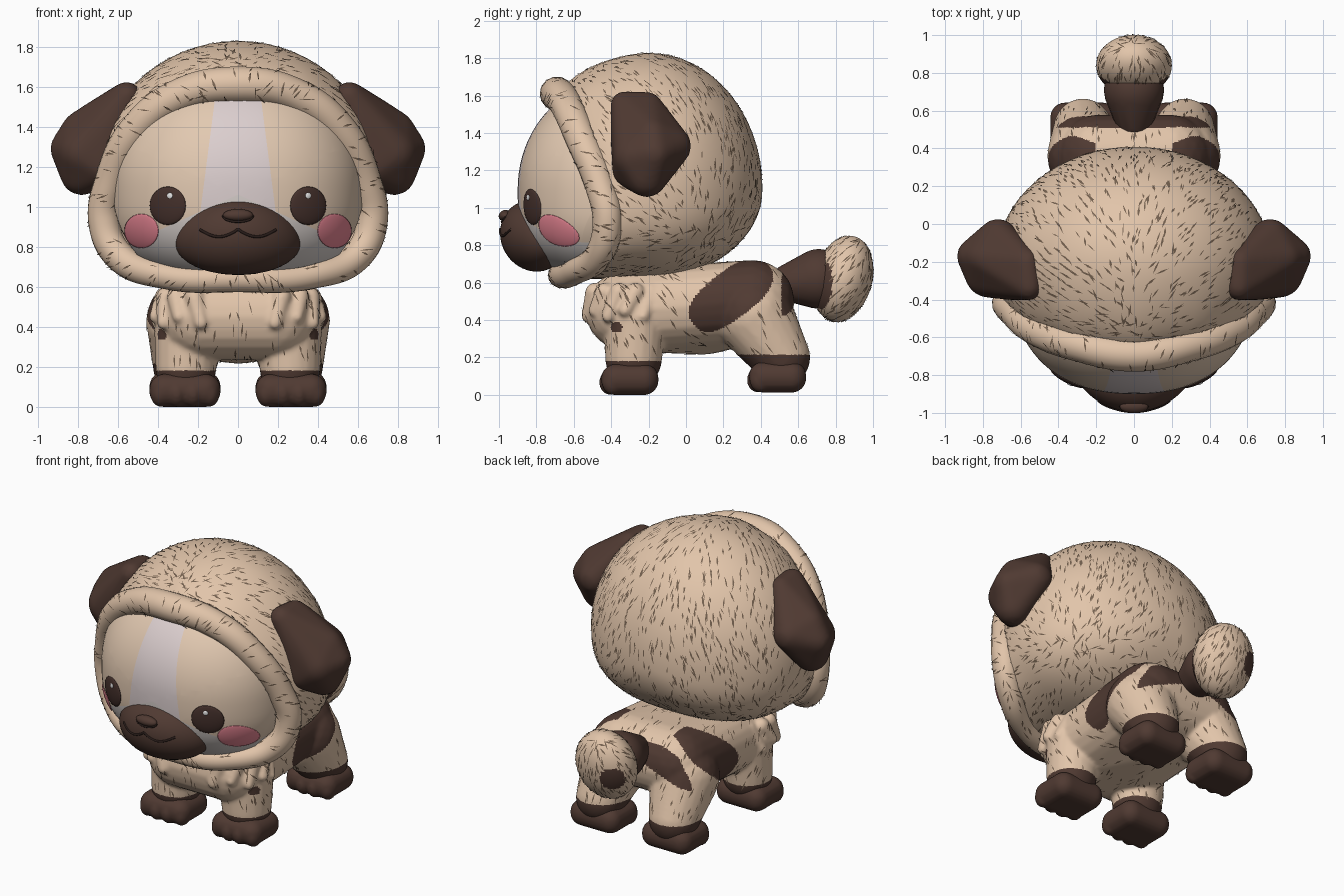
import bpy, bmesh, math, random
from mathutils import Matrix, Vector
from mathutils.bvhtree import BVHTree

random.seed(4)
if "Cube" in bpy.data.objects:
    bpy.data.objects.remove(bpy.data.objects["Cube"])


def material(name, *rgb):
    m = bpy.data.materials.new(name)
    m.use_nodes = True
    col = [((c / 255 + 0.055) / 1.055) ** 2.4 for c in rgb] + [1]
    m.diffuse_color, m.roughness = col, 1
    bsdf = m.node_tree.nodes["Principled BSDF"]
    bsdf.inputs["Base Color"].default_value = col
    bsdf.inputs["Roughness"].default_value = 1
    return m


FUR = material("tan fur", 226, 197, 170)
BROWN = material("dark brown fur", 80, 58, 50)
FACE = material("face tan", 226, 201, 177)
STRIPE = material("forehead white", 219, 206, 206)
CHIN = material("cheek grey", 214, 206, 202)
PINK = material("blush pink", 232, 134, 148)
EYE = material("eye brown", 68, 48, 43)
LINE = material("mouth line", 40, 28, 25)
WHITE = material("eye glint", 250, 250, 250)
FLECK = material("fur fleck", 118, 98, 80)


def finish(name, bm, *mats):
    me = bpy.data.meshes.new(name)
    bm.to_mesh(me)
    ob = bpy.data.objects.new(name, me)
    bpy.context.collection.objects.link(ob)
    for m in mats:
        me.materials.append(m)
    me.shade_smooth()
    return ob


def apply_all(ob):
    bpy.ops.object.select_all(action='DESELECT')
    ob.select_set(True)
    bpy.context.view_layer.objects.active = ob
    bpy.ops.object.convert(target='MESH')
    ob.data.shade_smooth()
    return ob


def blend(ob, voxel, rounds):
    """Fuse overlapping solids into one soft skin."""
    rm = ob.modifiers.new("Blend", 'REMESH')
    rm.mode, rm.voxel_size = 'VOXEL', voxel
    sm = ob.modifiers.new("Soften", 'SMOOTH')
    sm.factor, sm.iterations = .5, rounds
    return apply_all(ob)


def ellipsoid(bm, centre, radii, tilt=0, seg=32):
    mat = (Matrix.Translation(centre) @ Matrix.Rotation(math.radians(tilt), 4, 'X')
           @ Matrix.Diagonal((*radii, 1)))
    return bmesh.ops.create_uvsphere(bm, u_segments=seg, v_segments=seg // 2, radius=1, matrix=mat)["verts"]


def hull(bm, balls):
    """Rounded solid wrapped around spheres given as (x, y, z, radius)."""
    tmp = bmesh.new()
    for x, y, z, r in balls:
        bmesh.ops.create_icosphere(tmp, subdivisions=3, radius=r, matrix=Matrix.Translation((x, y, z)))
    bmesh.ops.delete(tmp, geom=tmp.faces[:], context='FACES_ONLY')
    bmesh.ops.convex_hull(tmp, input=tmp.verts[:])
    bmesh.ops.delete(tmp, geom=[v for v in tmp.verts if not v.link_faces], context='VERTS')
    bmesh.ops.recalc_face_normals(tmp, faces=tmp.faces[:])
    me = bpy.data.meshes.new("hull_tmp")
    tmp.to_mesh(me)
    bm.from_mesh(me)
    bpy.data.meshes.remove(me)


def tube(name, points, radius, mat, cyclic):
    cu = bpy.data.curves.new(name, 'CURVE')
    cu.dimensions, cu.bevel_depth, cu.bevel_resolution = '3D', radius, 5
    sp = cu.splines.new('BEZIER')
    sp.bezier_points.add(len(points) - 1)
    for bp, (x, y, z, r) in zip(sp.bezier_points, points):
        bp.co, bp.radius = (x, y, z), r
        bp.handle_left_type = bp.handle_right_type = 'AUTO'
    sp.use_cyclic_u = cyclic
    cu.materials.append(mat)
    ob = bpy.data.objects.new(name, cu)
    bpy.context.collection.objects.link(ob)
    return apply_all(ob)


def fur_flecks(name, ob, count, flow):
    """Thin dark strands lying on the fur-coloured faces, combed along flow."""
    me, bm = ob.data, bmesh.new()
    polys = [p for p in me.polygons if p.material_index == 0]
    for p in random.choices(polys, [p.area for p in polys], k=count):
        n = p.normal
        d = flow(p.center) + Vector([random.uniform(-.25, .25) for _ in range(3)])
        d = (d - n * d.dot(n)).normalized()
        side = n.cross(d) * random.uniform(.003, .0065)
        d *= random.uniform(.018, .042)
        a, b = me.vertices[p.vertices[0]].co, me.vertices[p.vertices[2]].co
        c = a.lerp(b, random.random()) + n * .003
        bm.faces.new([bm.verts.new(c + o) for o in (-d, -side, d, side)])
    finish(name, bm, FLECK)


# Hood rim around the face
half = [(.3, -.64, 1.55, 1.08), (.52, -.56, 1.37, 1.05), (.64, -.46, 1.12, 1), (.67, -.42, .93, 1),
        (.6, -.46, .76, .95), (.36, -.6, .655, .85)]
ring = [(0, -.69, 1.61, 1.15)] + half + [(0, -.67, .64, .85)]
ring += [(-x, y, z, r) for x, y, z, r in reversed(half)]
rim = tube("hood_rim", ring, .08, FUR, True)

# Hood: round back, front sweeping out to meet the rim
turn = [(math.atan2(x, z - 1.1) % math.tau, Vector((x, y, z - (.05 if z > 1 else .02)))) for x, y, z, r in ring]
turn.append((math.tau, turn[0][1]))


def rim_at(a):
    for (a0, p0), (a1, p1) in zip(turn, turn[1:]):
        if a <= a1:
            return p0.lerp(p1, (a - a0) / (a1 - a0))


bm = bmesh.new()
for v in ellipsoid(bm, (0, 0, 0), (1, 1, 1), 90, 64):
    u, w, h = v.co
    k = math.hypot(u, h)
    if k < 1e-4:
        if w < 0:
            front_pole = v
        v.co = (0, -.2 + .61 * w, 1.1)
        continue
    c, s = u / k, h / k
    e = 2 / 2.6 if s < 0 else 1
    ex, ez = .73 * math.copysign(abs(c) ** e, c), (.73 * s if s > 0 else -.48 * (-s) ** e)
    if w > 0:
        v.co = (ex * k, -.2 + .61 * w, 1.1 + ez * k)
    else:
        r = rim_at(math.atan2(ex, ez) % math.tau)
        t = (1 - k) ** .85
        v.co = (ex + (r.x - ex) * t, -.2 - (r.y + .2) * w, 1.1 + ez + (r.z - 1.1 - ez) * t)
bmesh.ops.delete(bm, geom=[front_pole], context='VERTS')
bmesh.ops.smooth_vert(bm, verts=[v for v in bm.verts if not v.is_boundary], factor=.5,
                      use_axis_x=True, use_axis_y=True, use_axis_z=True)
hood = finish("hood", bm, FUR)

# Face: broad rounded front with forehead stripe and pale lower cheeks
FC, FR = Vector((0, -.4, 1.1)), Vector((.63, .5, .57))


def face_point(x, z):
    u = x / FR.x
    rz, e = (FR.z, 2) if z > FC.z else (.5, 3)
    h = (z - FC.z) / rz
    d = math.sqrt(max(.0004, 1 - abs(u) ** 2.3 - abs(h) ** e))
    n = Vector((math.copysign(1.15 * abs(u) ** 1.3, u) / FR.x, -d / FR.y,
                math.copysign(e / 2 * abs(h) ** (e - 1), h) / rz))
    return Vector((x, FC.y - FR.y * d, z)), n.normalized()


bm = bmesh.new()
for v in ellipsoid(bm, FC, FR, seg=80):
    if v.co.y < FC.y:
        v.co = face_point(v.co.x, v.co.z)[0]
for s in (1, -1):
    for co, no in (((s * .12, 0, 1.5), (s, 0, .13)), ((s * .2, 0, .97), (s * .45, 0, 1))):
        bmesh.ops.bisect_plane(bm, geom=bm.verts[:] + bm.edges[:] + bm.faces[:], plane_co=co, plane_no=no)
for f in bm.faces:
    x, y, z = f.calc_center_median()
    if z < .66:
        f.material_index = 3
    elif z < .97 - .45 * (abs(x) - .2):
        f.material_index = 2
    elif abs(x) < .12 + .13 * (1.5 - z):
        f.material_index = 1
for v in bm.verts:
    v.co.z = max(v.co.z, .665)
finish("face", bm, FACE, STRIPE, CHIN, FUR)


def face_plate(name, cx, cz, rx, rz, lift, bulge, mat):
    bm = bmesh.new()
    for v in ellipsoid(bm, (0, 0, 0), (1, 1, 1), seg=24):
        u, w, h = v.co
        p, n = face_point(cx + rx * u, cz + rz * w)
        v.co = p + n * (lift + bulge * h)
    bmesh.ops.recalc_face_normals(bm, faces=bm.faces[:])
    finish(name, bm, mat)


# Muzzle, nose and mouth
bm = bmesh.new()
for v in ellipsoid(bm, (0, -.812, .85), (.32, .178, .195), 30, 48):
    v.co.x *= 1 - .6 * (v.co.z - .82)
    v.co.y += .5 * v.co.x ** 2
surface = BVHTree.FromBMesh(bm)
finish("muzzle", bm, BROWN)
bm = bmesh.new()
ellipsoid(bm, (0, -.968, .958), (.075, .034, .03), 20)
finish("nose", bm, BROWN)


def on_muzzle(x, z):
    return (x, surface.ray_cast(Vector((x, -2, z)), Vector((0, 1, 0)))[0].y, z, 1)


tube("mouth", [on_muzzle(i * .019, .885 - .035 * abs(math.sin(math.pi * i / 10))) for i in range(-10, 11)],
     .007, LINE, False)
tube("nose_line", [on_muzzle(.075 * math.cos(a), .955 - .03 * math.sin(a))
                   for a in (0, .5, 1, 1.57, 2.14, 2.64, 3.14)], .006, LINE, False)

# Body with legs, blended into one skin
bm = bmesh.new()
torso = [(0, .1, .46, .245)]
for s in (1, -1):
    torso += [(s * .18, -.32, .45, .215), (s * .19, .36, .5, .22)]
    hull(bm, [(s * .25, -.27, .42, .17), (s * .26, -.28, .19, .152)])
    hull(bm, [(s * .245, .36, .43, .215), (s * .265, .46, .28, .17), (s * .27, .51, .2, .155)])
    # Swept shoulder ruff
    for i in range(5):
        a = .45 + i * .42
        hull(bm, [(s * (.1 + .27 * math.sin(a)), -.3 - .21 * math.cos(a), .55, .05),
                  (s * (.13 + .28 * math.sin(a - .25)), -.3 - .23 * math.cos(a - .25), .42 + .03 * (i % 2), .035)])
hull(bm, torso)
body = blend(finish("body", bm, FUR, BROWN), .011, 8)
for p in body.data.polygons:
    x, y, z = p.center
    ax = abs(x)
    u, w = (y - .24) * .79 + (z - .535) * .61, (z - .535) * .79 - (y - .24) * .61
    sock = z < (.18 if y < .1 else .215)
    flank = ax > .2 and (abs(u) / .255) ** 2.6 + (abs(w) / .125) ** 2.6 < 1
    rump = y > .51 and abs(z - .62 + .4 * max(0, ax - .1)) < .08
    spot = ax > .3 and math.hypot(y + .37, z - .36) < .03
    p.material_index = int(sock or flank or rump or spot)

# Paired parts
for s, side in ((1, "left"), (-1, "right")):
    bm = bmesh.new()
    hull(bm, [(s * x, y, z, r) for x, y, z, r in (
        (.555, -.33, 1.55, .075), (.565, -.2, 1.55, .07), (.845, -.17, 1.29, .095), (.775, -.27, 1.27, .12),
        (.78, -.21, 1.165, .11), (.72, -.075, 1.33, .105), (.795, -.18, 1.39, .085), (.68, -.3, 1.2, .095),
        (.63, -.32, 1.42, .085))])
    blend(finish(side + "_ear", bm, BROWN), .016, 12)

    for where, y, z in (("front", -.3, .077), ("back", .49, .09)):
        bm = bmesh.new()
        hull(bm, [(s * .265 + i * .1, y + j * .075, z + k, .078) for i in (1, -1) for j in (1, -1) for k in (0, .01)])
        for i in (-1.5, -.5, .5, 1.5):
            ellipsoid(bm, (s * .265 + i * .082, y - .112 + .015 * abs(i), z - .01), (.05, .06, .067), 0, 20)
        blend(finish(f"{side}_{where}_paw", bm, BROWN), .01, 2)

    face_plate(side + "_eye", s * .35, 1.005, .09, .096, .002, .013, EYE)
    face_plate(side + "_eye_glint", s * .34 + .005, 1.055, .014, .015, .013, .005, WHITE)
    face_plate(side + "_blush", s * .48, .88, .085, .085, .004, .004, PINK)

# Tail: dark root and fluffy tip
bm = bmesh.new()
hull(bm, [(0, .55, .6, .1), (0, .71, .62, .16)])
finish("tail_root", bm, BROWN)
bm = bmesh.new()
ellipsoid(bm, (0, .84, .62), (.2, .155, .235), -15, 96)
for f in bm.faces:
    c = f.calc_center_median()
    tip = (c - Vector((-.12, .95, .59))).length < .08
    f.material_index = int(c.y < .68 + .55 * abs(c.x) or tip)
tail = finish("tail_tip", bm, FUR, BROWN)

# Fur strands
fur_flecks("hood_strands", hood, 1700, lambda p: Vector((p.x * 1.2, .5, -.6)))
fur_flecks("rim_strands", rim, 360, lambda p: Vector((p.x, .7, (p.z - 1.1) * .8)))
fur_flecks("body_strands", body, 420, lambda p: Vector((0, .5, -.8)))
fur_flecks("tail_strands", tail, 260, lambda p: Vector((0, .6, .7)))
